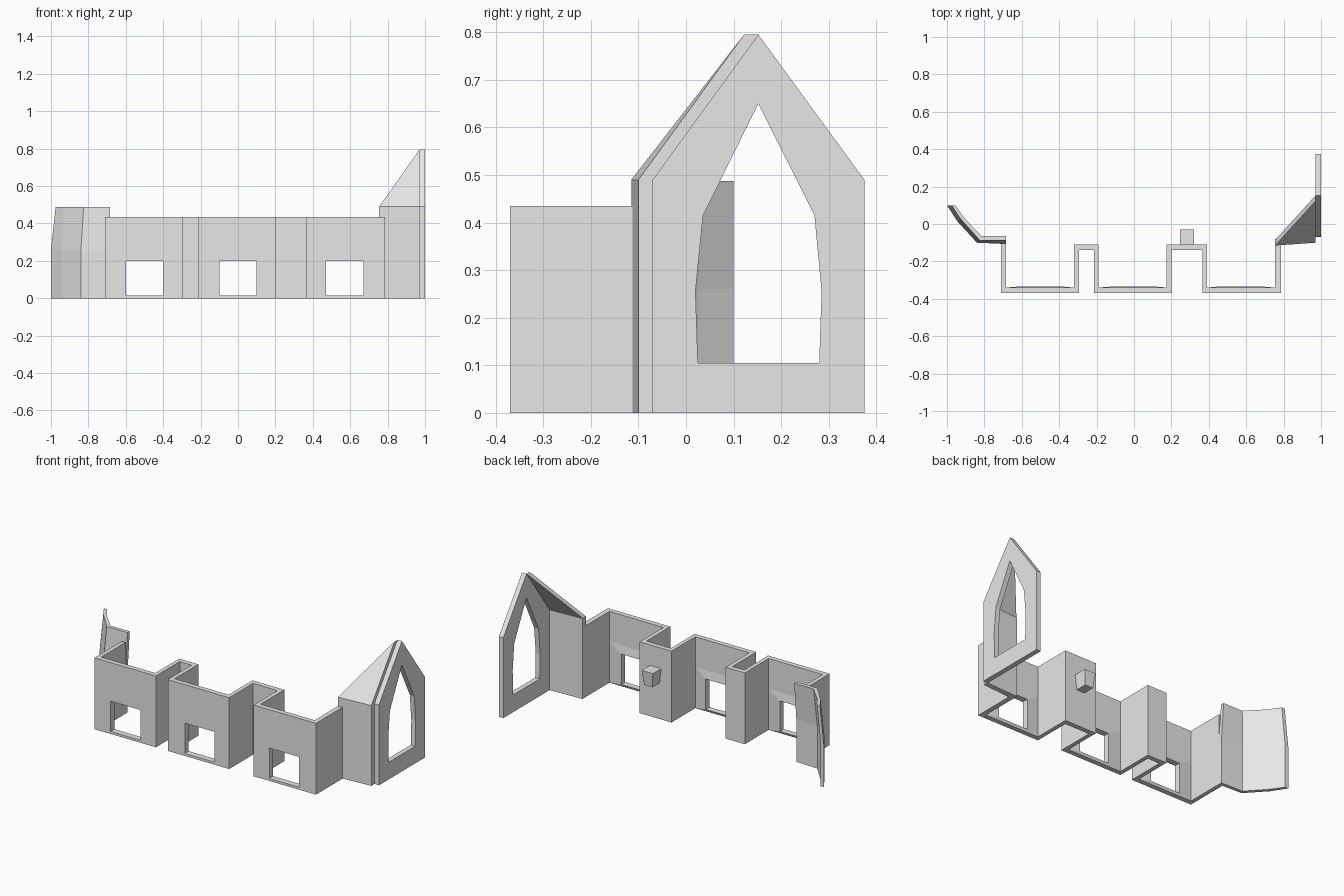
import bpy, bmesh

if "Cube" in bpy.data.objects:
    bpy.data.objects.remove(bpy.data.objects["Cube"])

stone = bpy.data.materials.new("pale_grey_stone")
stone.diffuse_color = (0.8, 0.8, 0.8, 1)
stone.use_nodes = True
stone.node_tree.nodes["Principled BSDF"].inputs["Base Color"].default_value = stone.diffuse_color


def finish(bm, name, recalc=True):
    if recalc:
        bmesh.ops.recalc_face_normals(bm, faces=bm.faces)
    me = bpy.data.meshes.new(name)
    bm.to_mesh(me)
    bm.free()
    me.materials.append(stone)
    ob = bpy.data.objects.new(name, me)
    bpy.context.collection.objects.link(ob)
    return ob


def loft(name, rings, closed=False):
    """Skin between equal-length point loops, capped or closed into a ring."""
    bm = bmesh.new()
    vs = [[bm.verts.new(p) for p in r] for r in rings]
    n = len(rings[0])
    last = len(vs) if closed else len(vs) - 1
    for k in range(last):
        a, b = vs[k], vs[(k + 1) % len(vs)]
        for i in range(n):
            j = (i + 1) % n
            bm.faces.new((a[i], a[j], b[j], b[i]))
    if not closed:
        bm.faces.new(vs[0])
        bm.faces.new(vs[-1])
    return finish(bm, name)


def prism(name, pts, z0, z1):
    return loft(name, [[(x, y, z) for x, y in pts] for z in (z0, z1)])


def cut(ob, cutter):
    m = ob.modifiers.new("opening", 'BOOLEAN')
    m.operation = 'DIFFERENCE'
    m.solver = 'EXACT'
    m.object = cutter
    cutter.hide_render = True
    cutter.hide_viewport = True
    cutter.display_type = 'WIRE'


# Zigzag wall: three projecting bays joined by two recesses
F, B, RF, RB, H = -0.37, -0.34, -0.14, -0.11, 0.435
outer = [(-0.71, -0.105), (-0.71, F), (-0.295, F), (-0.295, RF), (-0.215, RF),
         (-0.215, F), (0.20, F), (0.20, RF), (0.365, RF), (0.365, F),
         (0.785, F), (0.785, -0.11)]
inner = [(-0.685, -0.105), (-0.685, B), (-0.32, B), (-0.32, RB), (-0.19, RB),
         (-0.19, B), (0.175, B), (0.175, RB), (0.39, RB), (0.39, B),
         (0.755, B), (0.755, -0.08)]
wall = prism("bay_wall", outer + inner[::-1], 0, H)

# Window openings and the splayed linings on the inside of each bay
W0, W1, P = 0.015, 0.20, -0.333
bays = [(-0.685, -0.32, -0.60, -0.40), (-0.19, 0.175, -0.10, 0.10),
        (0.39, 0.755, 0.47, 0.67)]
for i, (l, r, a, b) in enumerate(bays):
    c = prism(f"window_cutter_{i + 1}",
              [(a, -0.5), (b, -0.5), (b, -0.3), (a, -0.3)], W0, W1)
    cut(wall, c)
    bm = bmesh.new()
    loops = [[bm.verts.new(p) for p in q] for q in (
        [(l, B, 0), (r, B, 0), (r, B, 0.25), (l, B, 0.25)],
        [(a, P, W0), (b, P, W0), (b, P, W1), (a, P, W1)],
        [(a, B, W0), (b, B, W0), (b, B, W1), (a, B, W1)])]
    for u, v in zip(loops, loops[1:]):
        for k in range(4):
            j = (k + 1) % 4
            bm.faces.new((u[j], u[k], v[k], v[j]))
    finish(bm, f"window_lining_{i + 1}", recalc=False)

# Tapered corbel on the back of the wider recess
loft("corbel", [
    [(0.245, RB, 0.31), (0.32, RB, 0.31), (0.32, -0.03, 0.31), (0.245, -0.03, 0.31)],
    [(0.255, RB, 0.22), (0.31, RB, 0.22), (0.31, -0.04, 0.22), (0.255, -0.04, 0.22)]])

# Curved end wall, upright below and leaning inward above
base_out = [(-0.685, -0.107), (-0.84, -0.10), (-0.945, 0.015), (-1.0, 0.10)]
base_in = [(-0.685, -0.085), (-0.83, -0.08), (-0.925, 0.025), (-0.978, 0.10)]
top_out = [(-0.685, -0.087), (-0.825, -0.087), (-0.93, 0.03), (-0.975, 0.10)]
top_in = [(-0.685, -0.065), (-0.815, -0.065), (-0.91, 0.035), (-0.955, 0.10)]
sections = []
for bo, bi, to, ti in zip(base_out, base_in, top_out, top_in):
    sections.append([(*bo, 0), (*bo, 0.26), (*to, 0.487),
                     (*ti, 0.487), (*bi, 0.26), (*bi, 0)])
loft("curved_end_wall", sections)

# Side wall and leaning triangular roof slab behind the gable
profile = [(0.755, -0.115), (0.97, -0.10), (0.97, -0.07), (0.755, -0.08)]
prism("gable_side_wall", profile, 0, 0.49)
roof = [(0.755, -0.115, 0.49), (0.97, -0.10, 0.49), (0.97, 0.122, 0.795)]
loft("roof_slab", [roof, [(x, y + 0.03, z) for x, y, z in roof]])

# Gable end with a pointed opening; matching seven-point outlines
gable = [(-0.07, 0), (0.375, 0), (0.375, 0.255), (0.375, 0.49),
         (0.152, 0.795), (-0.07, 0.49), (-0.07, 0.255)]
arch = [(0.025, 0.105), (0.28, 0.105), (0.285, 0.255), (0.27, 0.415),
        (0.152, 0.65), (0.036, 0.415), (0.02, 0.255)]
loft("gable_frame", [[(x, y, z) for y, z in q] for x, q in
                     ((0.97, gable), (1.0, gable), (1.0, arch), (0.97, arch))],
     closed=True)
